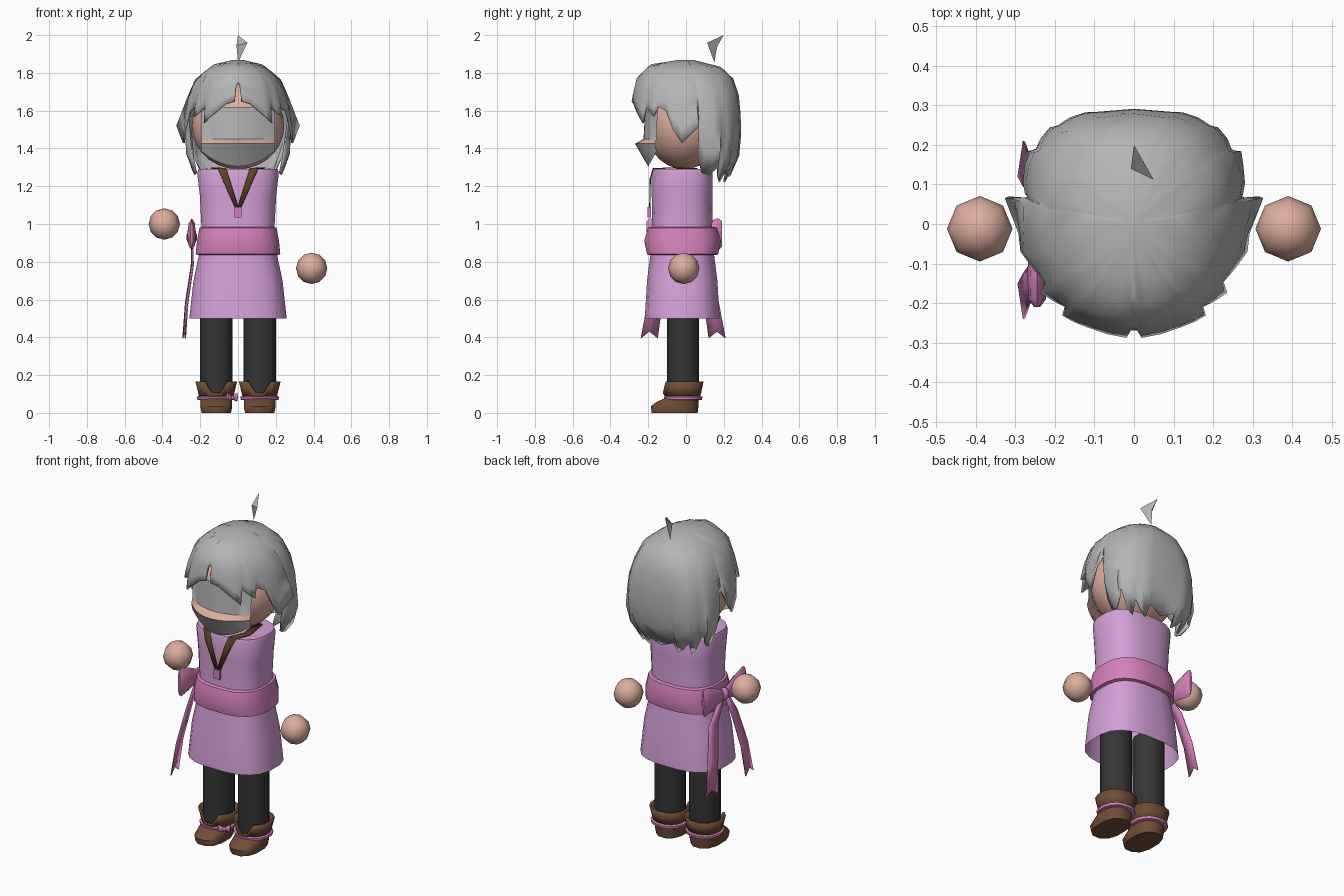
import bpy, bmesh, math
from mathutils import Vector, Matrix

if "Cube" in bpy.data.objects:
    bpy.data.objects.remove(bpy.data.objects["Cube"])


def mat(name, r, g, b):
    m = bpy.data.materials.new(name)
    m.diffuse_color = (r, g, b, 1)
    m.use_nodes = True
    m.node_tree.nodes["Principled BSDF"].inputs["Base Color"].default_value = m.diffuse_color
    return m


GREY = mat("grey hair", 0.46, 0.46, 0.46)
SKIN = mat("skin", 0.72, 0.42, 0.34)
LILAC = mat("lilac cloth", 0.66, 0.35, 0.68)
PINK = mat("pink sash", 0.66, 0.22, 0.48)
DARK = mat("dark leggings", 0.035, 0.035, 0.035)
BROWN = mat("brown leather", 0.16, 0.075, 0.035)
STRAP = mat("strap brown", 0.11, 0.055, 0.02)


def make(name, verts, faces, mats, angle=40, idx=None, thick=0):
    """Mesh object from points and faces, smooth below the given angle."""
    me = bpy.data.meshes.new(name)
    me.from_pydata([tuple(v) for v in verts], [], faces)
    ob = bpy.data.objects.new(name, me)
    bpy.context.collection.objects.link(ob)
    for m in (mats if isinstance(mats, list) else [mats]):
        me.materials.append(m)
    if idx:
        for p, i in zip(me.polygons, idx):
            p.material_index = i
    bm = bmesh.new()
    bm.from_mesh(me)
    bmesh.ops.recalc_face_normals(bm, faces=bm.faces)
    bm.to_mesh(me)
    bm.free()
    if thick:
        s = ob.modifiers.new("thickness", 'SOLIDIFY')
        s.thickness, s.offset = thick, -1
    bpy.ops.object.select_all(action='DESELECT')
    ob.select_set(True)
    bpy.context.view_layer.objects.active = ob
    bpy.ops.object.shade_smooth_by_angle(angle=math.radians(angle))
    return ob


def grid_faces(rows, cols, wrap):
    n = cols if wrap else cols - 1
    return [(r * cols + c, r * cols + (c + 1) % cols,
             (r + 1) * cols + (c + 1) % cols, (r + 1) * cols + c)
            for r in range(rows - 1) for c in range(n)]


def loft(name, rings, m, bottom=True, top=True, angle=40, thick=0):
    k = len(rings[0])
    faces = grid_faces(len(rings), k, True)
    if bottom:
        faces.append(tuple(range(k)))
    if top:
        faces.append(tuple(range((len(rings) - 1) * k, len(rings) * k)))
    return make(name, [v for r in rings for v in r], faces, m, angle, thick=thick)


def power(v, e):
    return math.copysign(abs(v) ** (2 / e), v)


def section(x, y, z, rx, ry, n=16, e=2.0):
    out = []
    for i in range(n):
        a = 2 * math.pi * (i + 0.5) / n
        out.append((x + rx * power(math.cos(a), e), y + ry * power(math.sin(a), e), z))
    return out


def ribbon(name, pts, side, widths, m, notch=0.0):
    """Flat strip along pts; notch cuts a swallow tail in the end."""
    side, verts = Vector(side), []
    for i, (p, w) in enumerate(zip(pts, widths)):
        p = Vector(p)
        cut = Vector((0, 0, notch if i == len(pts) - 1 else 0))
        verts += [p - side * w, p + cut, p + side * w]
    return make(name, verts, grid_faces(len(pts), 3, False), m, thick=0.006)


def sphere(name, loc, radii, u, v, m):
    bm = bmesh.new()
    bmesh.ops.create_uvsphere(bm, u_segments=u, v_segments=v, radius=1,
                              matrix=Matrix.Translation(loc) @ Matrix.Diagonal((*radii, 1)))
    bm.verts.index_update()
    verts = [v.co.copy() for v in bm.verts]
    faces = [[v.index for v in f.verts] for f in bm.faces]
    bm.free()
    return make(name, verts, faces, m, 60)


def bow(name, c, d, length, high, deep):
    """Two puffed loops either side of a knot at c, spread along d."""
    c, d = Vector(c), Vector(d).normalized()
    n, up = Vector((-d.y, d.x, 0)), Vector((0, 0, 1))
    for s in (-1, 1):
        rings = []
        for t, h, w in ((0.0, 0.3, 0.5), (0.55, 0.8, 1.0), (0.9, 1.0, 0.9), (1.0, 0.8, 0.3)):
            o = c + d * (s * t * length) + up * (t * high * 0.2)
            rings.append([o + up * (h * high * math.sin(a)) + n * (w * deep * math.cos(a))
                          for a in [math.pi * i / 4 for i in range(8)]])
        loft(name + "_loop", rings, PINK)
    sphere(name + "_knot", c, (deep * 1.2, deep * 1.2, high * 0.45), 8, 5, PINK)


# Robe, with open hem
loft("robe", [section(0, -0.02, z, rx, ry, 20, 2.7) for z, rx, ry in (
    (0.5, 0.26, 0.20), (0.7, 0.238, 0.188), (0.84, 0.208, 0.17), (0.98, 0.195, 0.16),
    (1.15, 0.204, 0.163), (1.27, 0.218, 0.163), (1.29, 0.212, 0.157))], LILAC, bottom=False)

# Sash and its side bow with two tails
loft("sash", [section(0, -0.018, z, rx, ry, 20, 2.7) for z, rx, ry in (
    (0.835, 0.208, 0.175), (0.84, 0.226, 0.19), (0.91, 0.219, 0.205),
    (0.98, 0.206, 0.185), (0.985, 0.19, 0.165))], PINK, False, False)
bow("sash_bow", (-0.245, -0.01, 0.93), (0, 1, 0), 0.2, 0.085, 0.025)
for s in (-1, 1):
    ribbon("sash_tail", [(-0.245, -0.015 + s * 0.02, 0.92), (-0.245, -0.015 + s * 0.1, 0.78),
                         (-0.275, -0.015 + s * 0.15, 0.58), (-0.288, -0.015 + s * 0.18, 0.395)],
           (0.15, s, 0), (0.02, 0.035, 0.04, 0.045), PINK, 0.035)

# Neck cord and pendant
for s in (-1, 1):
    ribbon("neck_cord", [(s * 0.1, 0.06, 1.297), (s * 0.125, -0.09, 1.299),
                         (s * 0.085, -0.176, 1.296), (s * 0.065, -0.192, 1.24),
                         (s * 0.008, -0.195, 1.09)],
           (s, 0, 0), (0.02, 0.02, 0.022, 0.02, 0.01), STRAP)
loft("pendant", [section(0, -0.195, z, 0.027, 0.012, 4, 2) for z in (1.035, 1.09)], PINK)

# Legs, boots and ankle cords
for s in (-1, 1):
    x, y = s * 0.115, -0.015
    loft("leg", [section(x, y, z, 0.088, 0.088, 12) for z in (0.08, 0.35, 0.62)], DARK)
    loft("boot_foot", [section(x, cy, z, rx, ry, 12, 2.4) for z, cy, rx, ry in (
        (0, -0.06, 0.08, 0.125), (0.035, -0.06, 0.087, 0.13), (0.058, -0.045, 0.085, 0.115),
        (0.08, -0.018, 0.088, 0.09))], BROWN)
    cuff = section(x, y, 0.165, 0.112, 0.11, 16, 2.2)
    cuff = [(a, b, 0.105 if b < y - 0.1 and abs(a - x) < 0.035 else c) for a, b, c in cuff]
    loft("boot_cuff", [section(x, y, 0.075, 0.09, 0.09, 16, 2.2), cuff], BROWN,
         False, False, thick=0.01)
    loft("ankle_cord", [section(x, y, z, r, r, 16, 2.2) for z, r in (
        (0.067, 0.09), (0.07, 0.102), (0.085, 0.104), (0.09, 0.093))], PINK)
bow("ankle_bow", (-0.032, -0.085, 0.08), (0.8, 0.6, 0), 0.036, 0.024, 0.01)

# Floating hands
for x, z in ((-0.39, 1.0), (0.39, 0.765)):
    sphere("hand", (x, -0.012, z), (0.083, 0.083, 0.083), 8, 6, SKIN)

# Head
sphere("head", (0, -0.01, 1.52), (0.245, 0.205, 0.23), 24, 14, SKIN)

# Face plates: eye band, skin ledge, lower face band
verts, cols = [], 13
for z, y0, y1, drop in ((1.62, -0.215, -0.15, 0), (1.45, -0.225, -0.155, 0),
                        (1.425, -0.27, -0.165, 0), (1.305, -0.2, -0.155, 0.08)):
    for i in range(cols):
        t = 2 * i / (cols - 1) - 1
        verts.append((0.195 * t, y0 + (y1 - y0) * t * t, z + drop * t * t))
make("face_plates", verts, grid_faces(4, cols, False), [GREY, SKIN], 30,
     [0] * 12 + [1] * 12 + [0] * 12)

# Hair shell: half-sizes by height (z, side, front, back)
PROFILE = ((1.87, 0.02, 0.03, 0.03), (1.845, 0.13, 0.19, 0.17), (1.77, 0.225, 0.262, 0.25),
           (1.68, 0.262, 0.28, 0.28), (1.6, 0.28, 0.288, 0.288), (1.5, 0.29, 0.283, 0.29),
           (1.4, 0.295, 0.27, 0.287), (1.3, 0.265, 0.24, 0.262), (1.2, 0.2, 0.2, 0.19))
# Lock edges on one side: angle from the front, hem height, flare
LOCKS = [(2, 1.73, 0), (4, 1.65, 0.02), (14, 1.635, 0.01), (24, 1.595, 0), (32, 1.565, 0.02),
         (38, 1.535, 0.03), (41, 1.62, -0.03), (48, 1.59, 0), (54, 1.57, 0.03), (58, 1.62, -0.03),
         (68, 1.6, 0), (76, 1.5, 0.02), (85, 1.43, 0.0), (96, 1.52, 0.14), (97.5, 1.6, 0.0),
         (99, 1.34, -0.12), (104, 1.27, -0.05), (113, 1.26, 0.03), (121, 1.3, 0.05),
         (124, 1.36, -0.04), (132, 1.25, 0), (141, 1.22, 0.05), (145, 1.3, -0.03),
         (154, 1.25, 0.02), (163, 1.22, 0.04), (167, 1.29, -0.02), (180, 1.25, 0.03)]


def hair_point(deg, z, grow):
    for p, q in zip(PROFILE, PROFILE[1:]):
        if z >= q[0]:
            break
    t = (p[0] - z) / (p[0] - q[0])
    side, front, back = (p[i] + (q[i] - p[i]) * t for i in (1, 2, 3))
    a = math.radians(deg)
    e = 2.0 if math.cos(a) >= 0 else 2 + 0.8 * min(1, (1.87 - z) * 4)
    return (side * grow * power(math.sin(a), e),
            -(front if math.cos(a) > 0 else back) * grow * power(math.cos(a), e), z)


columns = [(0, 1.75, 0)] + LOCKS + [(360 - a, h, f) for a, h, f in reversed(LOCKS[:-1])]
STEPS = (0, 0.06, 0.16, 0.3, 0.47, 0.64, 0.82, 1)
rings = [[hair_point(a, 1.868 + (h - 1.868) * t, 1 + f * t ** 3) for a, h, f in columns]
         for t in STEPS]
loft("hair", rings, GREY, bottom=True, top=False, angle=50, thick=0.012)

# Loose tuft on the crown
make("hair_tuft", [(0, 0.15, 1.855), (0.05, 0.112, 1.96), (0, 0.2, 2.0), (0.012, 0.165, 1.94),
                   (-0.008, 0.14, 1.945)],
     [(0, 1, 3), (1, 2, 3), (0, 4, 1), (1, 4, 2), (0, 3, 4), (3, 2, 4)], GREY)
